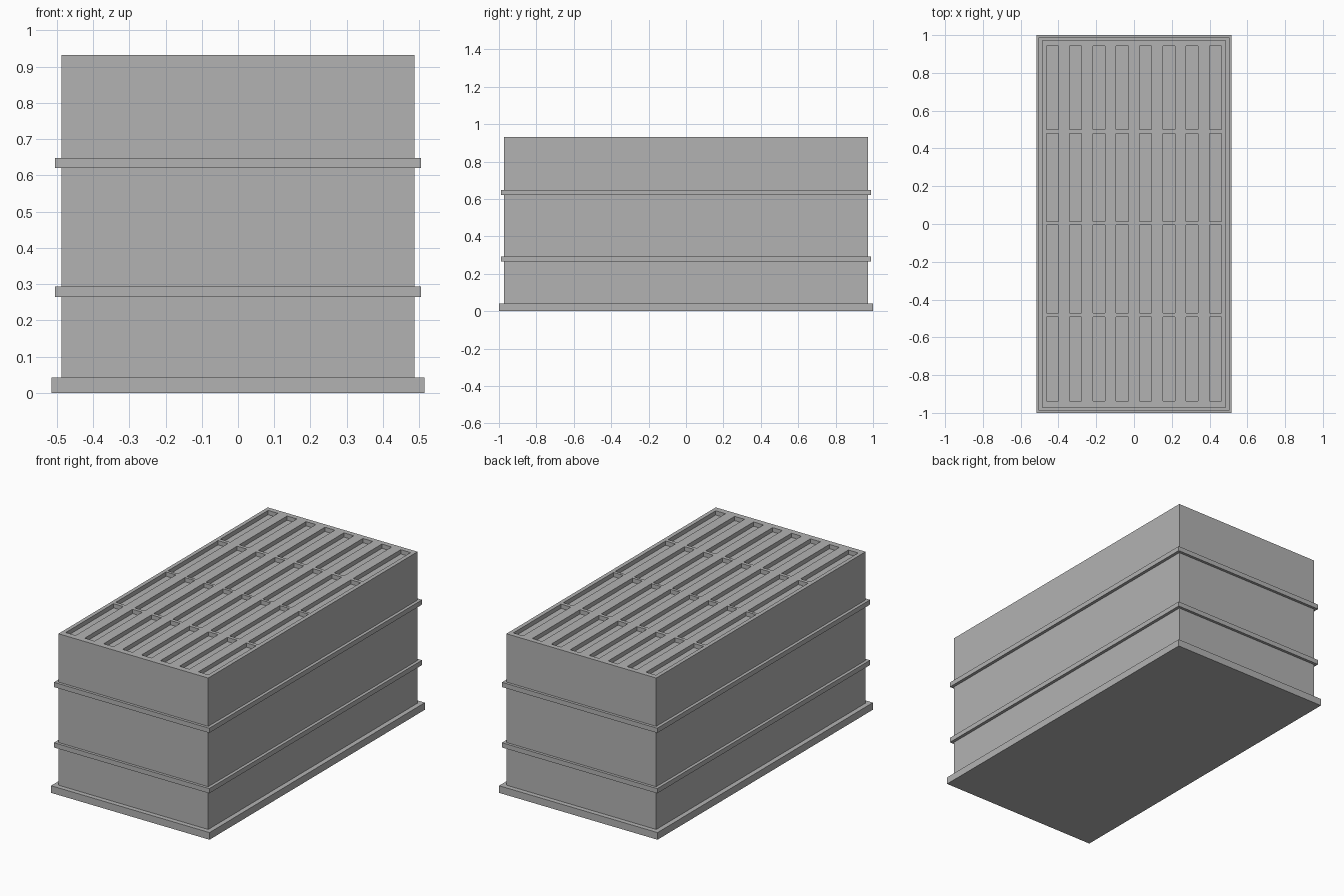
import bpy
import bmesh
from mathutils import Matrix, Vector

cube = bpy.data.objects.get("Cube")
if cube:
    bpy.data.objects.remove(cube, do_unlink=True)

# Single flat grey
GREY = (0.45, 0.45, 0.45, 1.0)
mat = bpy.data.materials.new("plain grey")
mat.use_nodes = True
mat.diffuse_color = GREY
mat.node_tree.nodes["Principled BSDF"].inputs["Base Color"].default_value = GREY


def add_box(bm, low, high):
    low, high = Vector(low), Vector(high)
    place = Matrix.Translation((low + high) / 2) @ Matrix.Diagonal((high - low).to_4d())
    bmesh.ops.create_cube(bm, size=1, matrix=place)


def make_object(name, boxes):
    bm = bmesh.new()
    for low, high in boxes:
        add_box(bm, low, high)
    mesh = bpy.data.meshes.new(name)
    bm.to_mesh(mesh)
    bm.free()
    mesh.materials.append(mat)
    obj = bpy.data.objects.new(name, mesh)
    bpy.context.collection.objects.link(obj)
    return obj


def slab(name, half_x, half_y, bottom, top):
    return make_object(name, [((-half_x, -half_y, bottom), (half_x, half_y, top))])


# Base plate, main block and the two surrounding bands
TOP = 0.932
slab("base_plate", 0.515, 1.0, 0, 0.042)
body = slab("body", 0.487, 0.972, 0.042, TOP)
slab("lower_band", 0.505, 0.988, 0.265, 0.293)
slab("upper_band", 0.505, 0.988, 0.62, 0.648)

# Recessed slots in the roof: eight columns by four rows
DEPTH = 0.025
rows = [(-0.937, -0.493), (-0.472, -0.005), (0.012, 0.478), (0.499, 0.942)]
slots = []
for column in range(8):
    x = -0.432 + column * 0.1233
    for y0, y1 in rows:
        slots.append(((x - 0.032, y0, TOP - DEPTH), (x + 0.032, y1, TOP + 0.1)))
cutter = make_object("slot_cutter", slots)
cutter.hide_render = True

cut = body.modifiers.new("roof_slots", "BOOLEAN")
cut.operation = "DIFFERENCE"
cut.solver = "EXACT"
cut.object = cutter
bpy.context.view_layer.objects.active = body
bpy.ops.object.modifier_apply(modifier=cut.name)
bpy.data.objects.remove(cutter, do_unlink=True)
